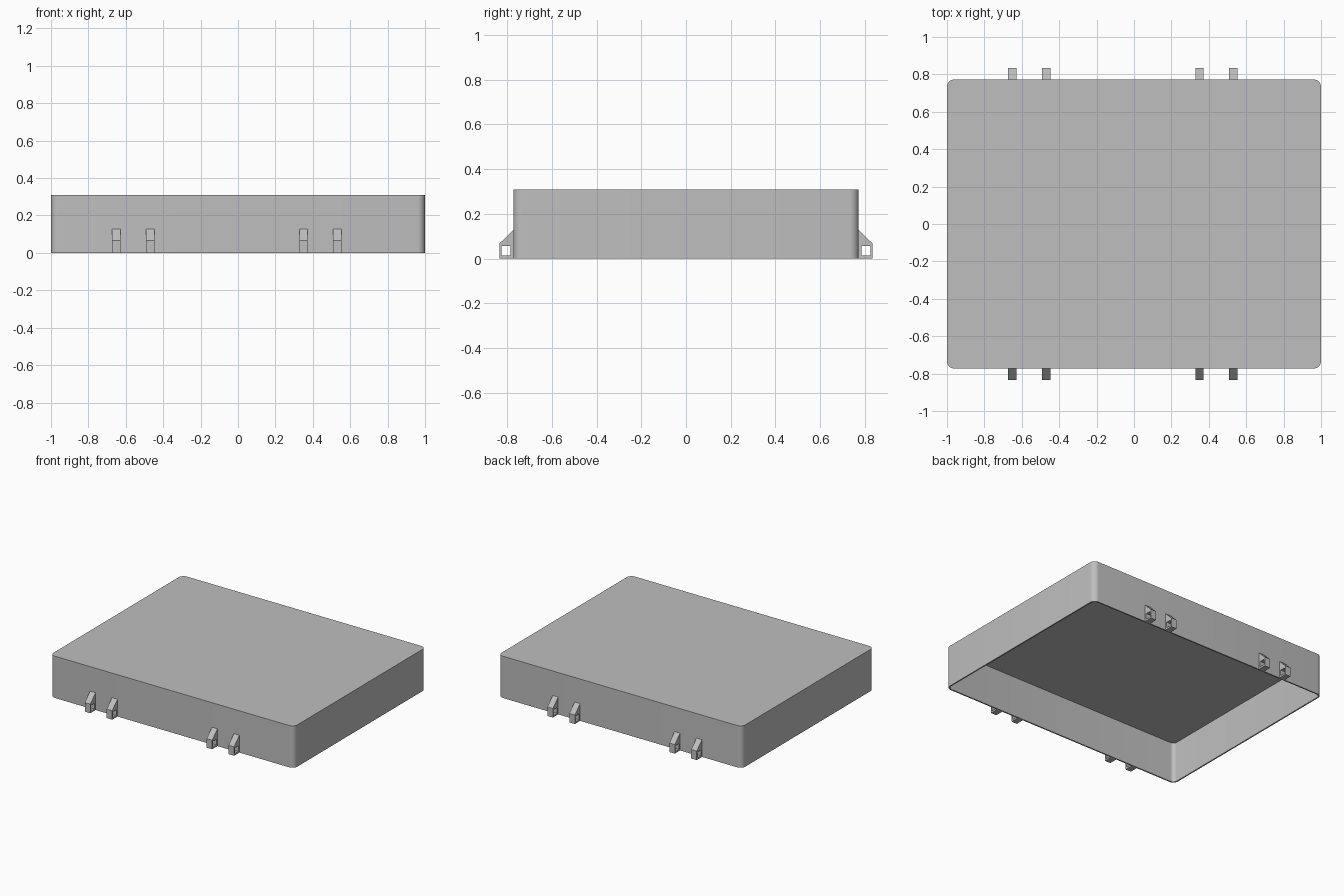
import bpy, bmesh
from math import radians

cube = bpy.data.objects.get("Cube")
if cube:
    bpy.data.objects.remove(cube)

HALF_X, HALF_Y, HEIGHT = 1.0, 0.773, 0.31
WALL, RADIUS = 0.01, 0.04

gray = bpy.data.materials.new("plain gray")
gray.use_nodes = True
color = (0.52, 0.52, 0.52, 1)
gray.diffuse_color = color
gray.node_tree.nodes["Principled BSDF"].inputs["Base Color"].default_value = color


def finish(bm, name):
    bmesh.ops.recalc_face_normals(bm, faces=bm.faces)
    mesh = bpy.data.meshes.new(name)
    bm.to_mesh(mesh)
    bm.free()
    mesh.materials.append(gray)
    obj = bpy.data.objects.new(name, mesh)
    bpy.context.collection.objects.link(obj)
    return obj


def rounded_block(name, hx, hy, z0, z1, radius):
    bm = bmesh.new()
    bmesh.ops.create_cube(bm, size=1)
    for v in bm.verts:
        v.co = (v.co.x * 2 * hx, v.co.y * 2 * hy, z1 if v.co.z > 0 else z0)
    upright = [e for e in bm.edges
               if abs(e.verts[0].co.z - e.verts[1].co.z) > 0.1]
    bmesh.ops.bevel(bm, geom=upright, offset=radius, segments=8,
                    profile=0.5, affect='EDGES')
    return finish(bm, name)


# Thin-walled cover, open underneath
cover = rounded_block("cover", HALF_X, HALF_Y, 0, HEIGHT, RADIUS)
cavity = rounded_block("cavity_cutter", HALF_X - WALL, HALF_Y - WALL,
                       -0.1, HEIGHT - WALL, RADIUS - WALL)
cavity.hide_render = True
cavity.hide_viewport = True
hollow = cover.modifiers.new("hollow", 'BOOLEAN')
hollow.operation = 'DIFFERENCE'
hollow.solver = 'EXACT'
hollow.object = cavity

# Bake the hollow so the cutter can go
bpy.context.view_layer.update()
baked = bpy.data.meshes.new_from_object(
    cover.evaluated_get(bpy.context.evaluated_depsgraph_get()))
cover.modifiers.clear()
cover.data = baked
bpy.data.objects.remove(cavity)

bpy.ops.object.select_all(action='DESELECT')
cover.select_set(True)
bpy.context.view_layer.objects.active = cover
bpy.ops.object.shade_smooth_by_angle(angle=radians(30))

# Strap loops: sloped profile with a square eye; points are (out, z)
OUTER = [(-0.002, 0), (0.062, 0), (0.062, 0.067), (0, 0.128), (-0.002, 0.128)]
EYE = [(0.013, 0.013), (0.053, 0.013), (0.053, 0.055), (0.013, 0.055)]
LOOP_WIDTH = 0.045


def strap_loop(name, x, side):
    bm = bmesh.new()
    edges = []
    for ring in (OUTER, EYE):
        verts = [bm.verts.new((x - LOOP_WIDTH / 2, side * (HALF_Y + out), z))
                 for out, z in ring]
        edges += [bm.edges.new((v, verts[i - 1])) for i, v in enumerate(verts)]
    bmesh.ops.triangle_fill(bm, edges=edges, use_beauty=True,
                            use_dissolve=False)
    ext = bmesh.ops.extrude_face_region(bm, geom=bm.faces[:],
                                        use_keep_orig=True)
    moved = [g for g in ext["geom"] if isinstance(g, bmesh.types.BMVert)]
    bmesh.ops.translate(bm, verts=moved, vec=(LOOP_WIDTH, 0, 0))
    bmesh.ops.dissolve_limit(bm, angle_limit=radians(1), verts=bm.verts[:],
                             edges=bm.edges[:])
    return finish(bm, name)


for side, label in ((-1, "front"), (1, "back")):
    for number, x in enumerate((-0.65, -0.47, 0.35, 0.53), 1):
        strap_loop(f"{label}_strap_loop_{number}", x, side)
